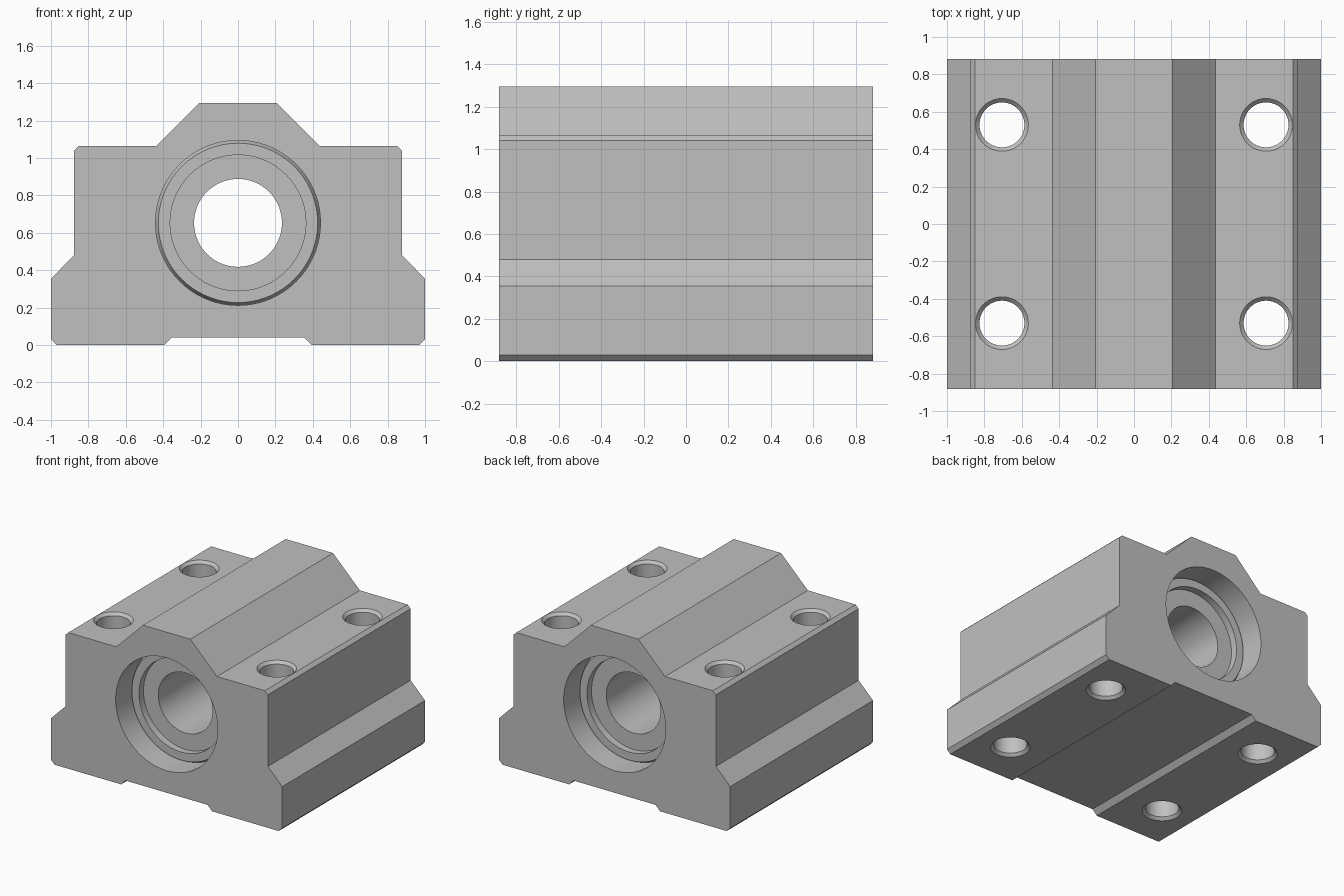
import bpy
import bmesh
import math

if "Cube" in bpy.data.objects:
    bpy.data.objects.remove(bpy.data.objects["Cube"], do_unlink=True)

HALF_LEN = 0.882
BORE_Z = 0.653
BORE_R = 0.441
SHAFT_R = 0.235
TOP_Z = 1.065
SEGMENTS = 72


def make_material(name, value):
    mat = bpy.data.materials.new(name)
    mat.use_nodes = True
    color = (value, value, value, 1)
    mat.diffuse_color = color
    mat.node_tree.nodes["Principled BSDF"].inputs["Base Color"].default_value = color
    return mat


def add_object(name, bm, mat=None):
    bmesh.ops.recalc_face_normals(bm, faces=bm.faces)
    mesh = bpy.data.meshes.new(name)
    bm.to_mesh(mesh)
    bm.free()
    obj = bpy.data.objects.new(name, mesh)
    bpy.context.collection.objects.link(obj)
    if mat:
        mesh.materials.append(mat)
    return obj


def lathe(name, profile, mat=None):
    """Spin a closed (radius, height) outline about z."""
    bm = bmesh.new()
    rings = []
    for i in range(SEGMENTS):
        a = 2 * math.pi * i / SEGMENTS
        rings.append([bm.verts.new((r * math.cos(a), r * math.sin(a), h)) for r, h in profile])
    n = len(profile)
    for i in range(SEGMENTS):
        a, b = rings[i], rings[(i + 1) % SEGMENTS]
        for j in range(n):
            k = (j + 1) % n
            bm.faces.new((a[j], b[j], b[k], a[k]))
    return add_object(name, bm, mat)


def rod(name, profile):
    """Solid turned rod with flat end caps, used as a cutter."""
    bm = bmesh.new()
    rings = []
    for r, h in profile:
        rings.append([bm.verts.new((r * math.cos(2 * math.pi * i / SEGMENTS),
                                    r * math.sin(2 * math.pi * i / SEGMENTS), h))
                      for i in range(SEGMENTS)])
    for a, b in zip(rings, rings[1:]):
        for i in range(SEGMENTS):
            k = (i + 1) % SEGMENTS
            bm.faces.new((a[i], a[k], b[k], b[i]))
    bm.faces.new(rings[0])
    bm.faces.new(rings[-1])
    obj = add_object(name, bm)
    obj.hide_render = True
    return obj


def cut(target, cutter):
    mod = target.modifiers.new("cut", "BOOLEAN")
    mod.operation = "DIFFERENCE"
    mod.solver = "EXACT"
    mod.object = cutter
    bpy.context.view_layer.objects.active = target
    bpy.ops.object.modifier_apply(modifier=mod.name)
    bpy.data.objects.remove(cutter, do_unlink=True)


def smooth(obj):
    bpy.ops.object.select_all(action="DESELECT")
    obj.select_set(True)
    bpy.context.view_layer.objects.active = obj
    bpy.ops.object.shade_smooth_by_angle(angle=math.radians(20))


grey = make_material("light grey metal", 0.53)

# Housing: mirrored half outline, extruded front to back
half = [(0.205, 1.295), (0.436, TOP_Z), (0.85, TOP_Z), (0.876, 1.04), (0.876, 0.48),
        (1, 0.355), (1, 0.03), (0.97, 0), (0.393, 0), (0.355, 0.04)]
outline = half + [(-x, z) for x, z in reversed(half)]
bm = bmesh.new()
face = bm.faces.new([bm.verts.new((x, -HALF_LEN, z)) for x, z in outline])
extruded = bmesh.ops.extrude_face_region(bm, geom=[face])["geom"]
bmesh.ops.translate(bm, vec=(0, 2 * HALF_LEN, 0),
                    verts=[v for v in extruded if isinstance(v, bmesh.types.BMVert)])
housing = add_object("housing", bm, grey)

# Through bore for the bearing
bore = rod("bore_cutter", [(BORE_R, -1), (BORE_R, 1)])
bore.rotation_euler.x = math.pi / 2
bore.location.z = BORE_Z
cut(housing, bore)

# Four bolt holes, countersunk at both ends
R, C, E = 0.12, 0.021, 0.05
for sx in (-1, 1):
    for sy in (-1, 1):
        hole = rod("bolt_hole_cutter", [(R + C + E, -E), (R, C), (R, TOP_Z - C), (R + C + E, TOP_Z + E)])
        hole.location = (sx * 0.706, sy * 0.53, 0)
        cut(housing, hole)
smooth(housing)

# Bearing sleeve: chamfered rims and recessed end faces
end = HALF_LEN - 0.178
side = [(SHAFT_R, end - 0.055), (0.363, end - 0.055), (0.363, end), (0.426, end), (BORE_R, end - 0.03)]
bearing = lathe("bearing_sleeve", side + [(r, -h) for r, h in reversed(side)], grey)
bearing.rotation_euler.x = math.pi / 2
bearing.location.z = BORE_Z
smooth(bearing)
